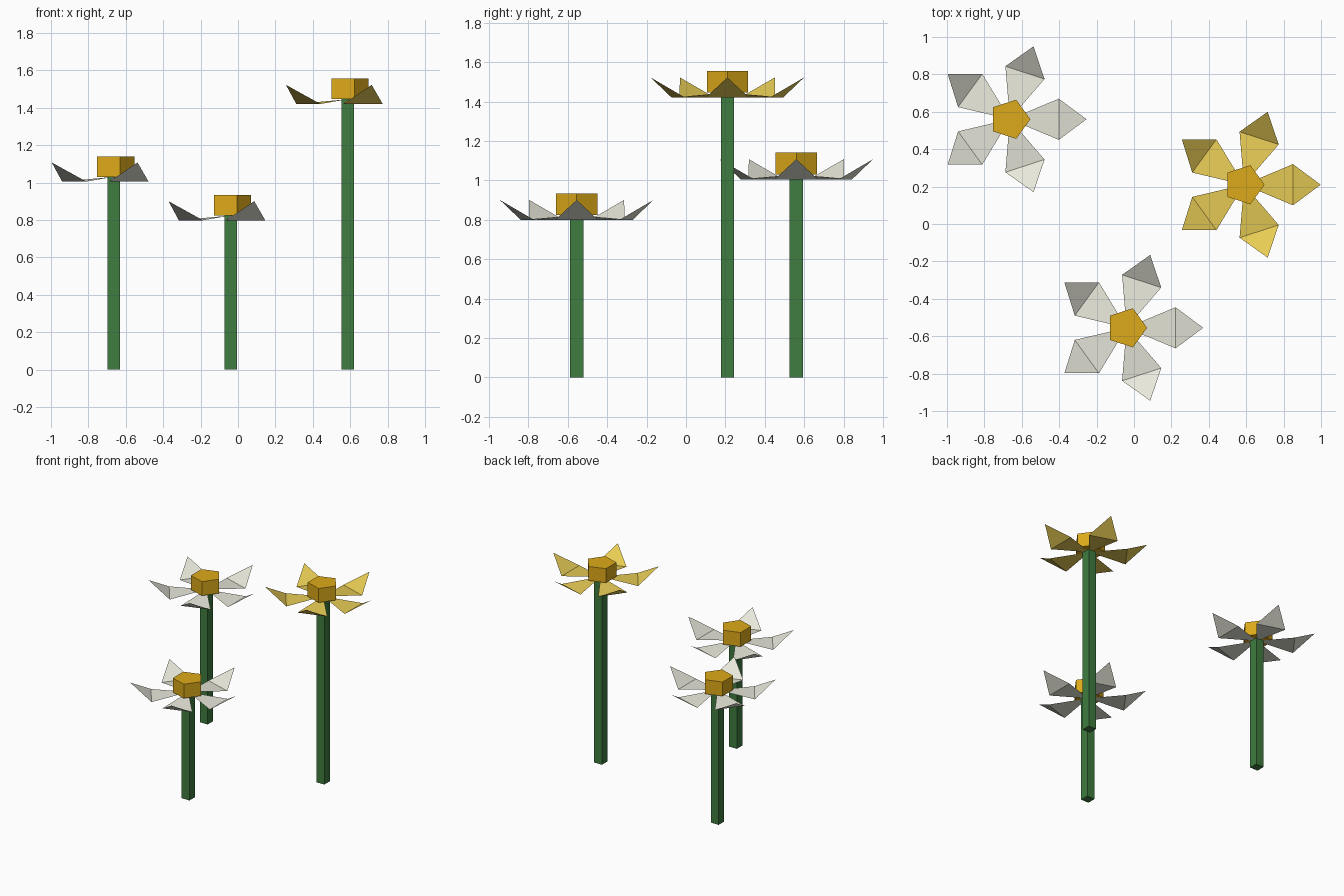
import bpy, math

if "Cube" in bpy.data.objects:
    bpy.data.objects.remove(bpy.data.objects["Cube"])


def material(name, rgb):
    m = bpy.data.materials.new(name)
    m.diffuse_color = (*rgb, 1)
    m.use_nodes = True
    m.node_tree.nodes["Principled BSDF"].inputs["Base Color"].default_value = m.diffuse_color
    return m


GREEN = material("stem_green", (0.05, 0.2, 0.05))
AMBER = material("heart_amber", (0.72, 0.4, 0.01))
WHITE = material("petal_white", (0.8, 0.8, 0.7))
YELLOW = material("petal_yellow", (0.8, 0.6, 0.09))

STEM_W = 0.067
HEART_R, HEART_H = 0.11, 0.11
# Petal outline: radius, half width, height above the stem top
PETAL = [(0, 0, 0), (0.262, -0.11, -0.025), (0.41, 0, 0.077), (0.262, 0.11, -0.025)]


def add_mesh(name, verts, faces, mat, loc):
    me = bpy.data.meshes.new(name)
    me.from_pydata(verts, [], faces)
    me.materials.append(mat)
    ob = bpy.data.objects.new(name, me)
    ob.location = loc
    bpy.context.collection.objects.link(ob)
    return ob


def prism(name, ring, z0, z1, mat, loc):
    n = len(ring)
    verts = [(x, y, z) for z in (z0, z1) for x, y in ring]
    faces = [(i, (i + 1) % n, n + (i + 1) % n, n + i) for i in range(n)]
    faces += [tuple(reversed(range(n))), tuple(range(n, 2 * n))]
    return add_mesh(name, verts, faces, mat, loc)


def flower(tag, x, y, h, petal_mat):
    angles = [math.tau * i / 5 for i in range(5)]

    # square stem
    w = STEM_W / 2
    prism(tag + "_stem", [(-w, -w), (w, -w), (w, w), (-w, w)], 0, h, GREEN, (x, y, 0))

    # five-sided heart
    ring = [(HEART_R * math.cos(a), HEART_R * math.sin(a)) for a in angles]
    prism(tag + "_heart", ring, 0, HEART_H, AMBER, (x, y, h))

    # thin petals, each creased across its widest line
    for i, a in enumerate(angles):
        p = add_mesh(f"{tag}_petal_{i + 1}", PETAL, [(0, 1, 3), (1, 2, 3)],
                     petal_mat, (x, y, h))
        p.rotation_euler.z = a


flower("short_flower", -0.04, -0.555, 0.824, WHITE)
flower("middle_flower", -0.664, 0.56, 1.031, WHITE)
flower("tall_flower", 0.588, 0.21, 1.446, YELLOW)
